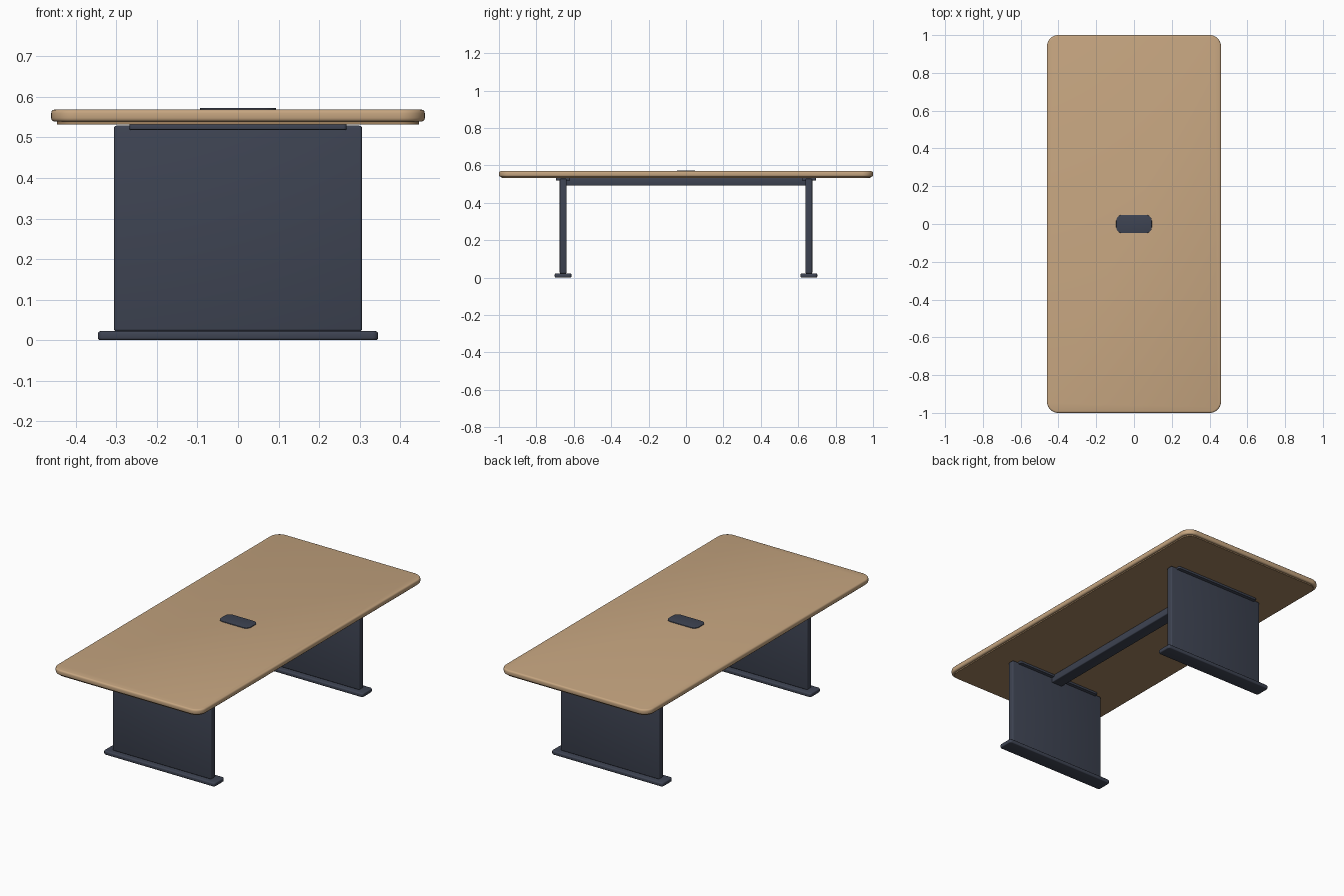
import bpy, bmesh, math

if "Cube" in bpy.data.objects:
    bpy.data.objects.remove(bpy.data.objects["Cube"])


def material(name, rgb):
    m = bpy.data.materials.new(name)
    m.diffuse_color = (*rgb, 1.0)
    m.use_nodes = True
    m.node_tree.nodes["Principled BSDF"].inputs["Base Color"].default_value = m.diffuse_color
    return m


OAK = material("light oak", (0.56, 0.375, 0.215))
UNDER = material("shaded oak", (0.36, 0.225, 0.115))
STEEL = material("dark slate metal", (0.048, 0.057, 0.085))


def slab(name, centre, half, z0, z1, corner, edge, mat, segs=6):
    """Box with rounded vertical corners and softened top and bottom rims."""
    bm = bmesh.new()
    bmesh.ops.create_cube(bm, size=1.0)
    for v in bm.verts:
        v.co.x *= half[0] * 2
        v.co.y *= half[1] * 2
        v.co.z *= z1 - z0
    if corner:
        upright = [e for e in bm.edges
                   if abs(e.verts[0].co.z - e.verts[1].co.z) > 1e-5]
        bmesh.ops.bevel(bm, geom=upright, offset=corner, segments=segs,
                        profile=0.5, affect='EDGES')
    if edge:
        if corner:
            rims = [e for e in bm.edges
                    if abs(e.verts[0].co.z - e.verts[1].co.z) < 1e-5]
        else:
            rims = bm.edges[:]
        bmesh.ops.bevel(bm, geom=rims, offset=edge, segments=3,
                        profile=0.5, affect='EDGES')
    mesh = bpy.data.meshes.new(name)
    bm.to_mesh(mesh)
    bm.free()
    mesh.materials.append(mat)
    ob = bpy.data.objects.new(name, mesh)
    ob.location = (centre[0], centre[1], (z0 + z1) / 2)
    bpy.context.collection.objects.link(ob)
    bpy.context.view_layer.objects.active = ob
    bpy.ops.object.select_all(action='DESELECT')
    ob.select_set(True)
    bpy.ops.object.shade_smooth_by_angle(angle=math.radians(35))
    return ob


# Table top and the thin panel below it
slab("table_top", (0, 0), (0.461, 1.0), 0.539, 0.569, 0.06, 0.009, OAK, 10)
slab("under_panel", (0, 0), (0.447, 0.986), 0.532, 0.541, 0.05, 0.0, UNDER, 10)

# Cable port cover
slab("cable_port", (0, 0), (0.094, 0.048), 0.563, 0.573, 0.03, 0.002, STEEL, 8)

# Two panel legs with feet and mounting plates
for side, s in (("front", -1), ("back", 1)):
    y = s * 0.657
    slab(side + "_leg_panel", (0, y), (0.306, 0.0185), 0.022, 0.529, 0, 0.006, STEEL)
    slab(side + "_foot", (0, y), (0.346, 0.045), 0.0, 0.022, 0.014, 0.006, STEEL)
    slab(side + "_mounting_plate", (0, y), (0.268, 0.038), 0.519, 0.533, 0.008, 0.003, STEEL)

# Beam between the legs
slab("stretcher_beam", (0, 0), (0.035, 0.642), 0.492, 0.533, 0, 0.005, STEEL)
